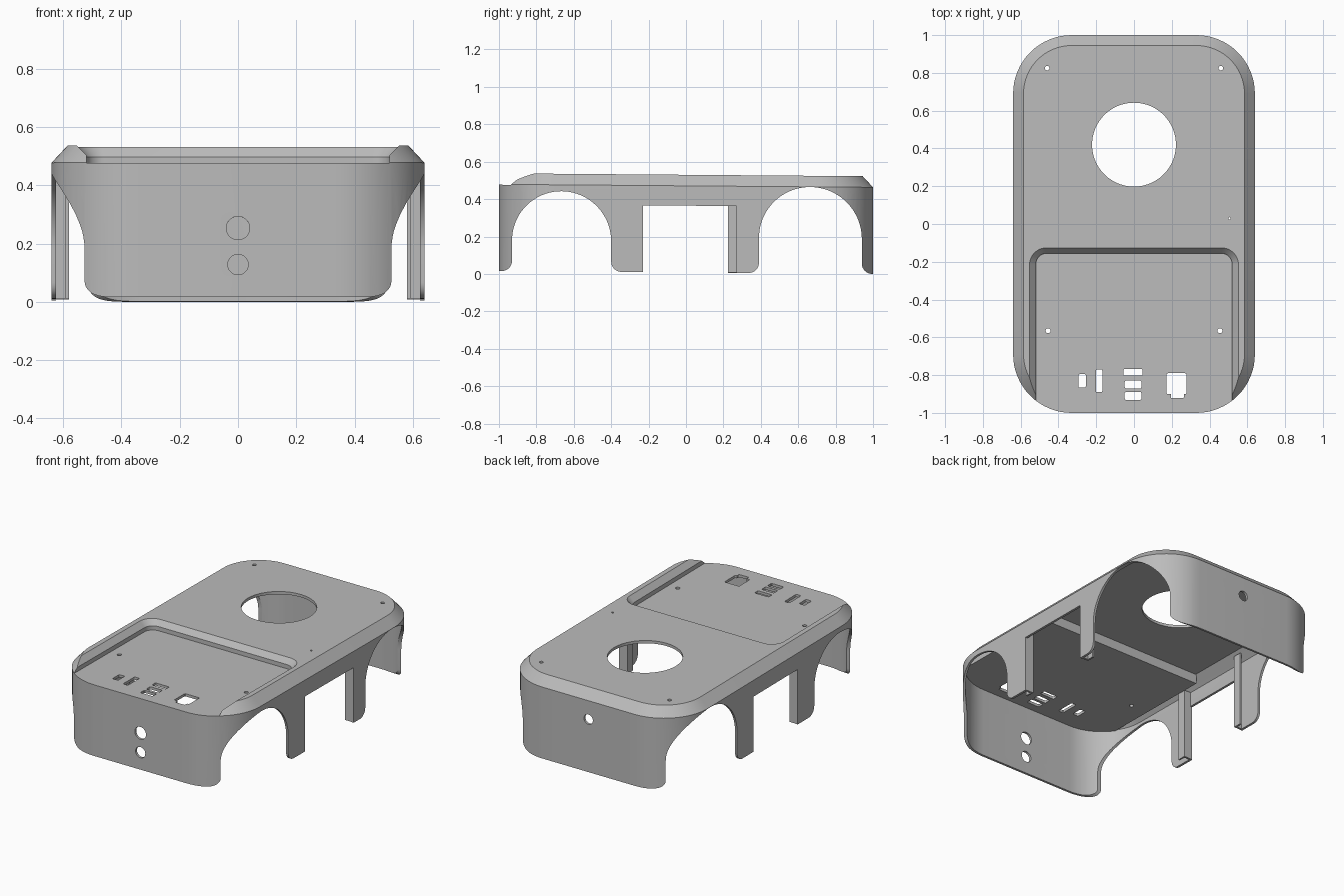
import bpy, bmesh, math
from mathutils import Vector

old = bpy.data.objects.get("Cube")
if old:
    bpy.data.objects.remove(old, do_unlink=True)

GREY = (0.5, 0.5, 0.5, 1)
mat = bpy.data.materials.new("plain grey")
mat.use_nodes = True
mat.diffuse_color = GREY
mat.node_tree.nodes["Principled BSDF"].inputs["Base Color"].default_value = GREY

FLOOR, EDGE, TOP, WALL = 0.008, 0.471, 0.53, 0.015
WIDE, LONG, CORNER, BEVEL = 0.64, 1.0, 0.31, 0.055


def finish(name, bm):
    bmesh.ops.recalc_face_normals(bm, faces=bm.faces)
    mesh = bpy.data.meshes.new(name)
    bm.to_mesh(mesh)
    bm.free()
    mesh.materials.append(mat)
    ob = bpy.data.objects.new(name, mesh)
    bpy.context.collection.objects.link(ob)
    return ob


def skin(name, rings):
    """Closed solid through a stack of matching rings."""
    bm = bmesh.new()
    loops = [[bm.verts.new(p) for p in ring] for ring in rings]
    n = len(loops[0])
    for a, b in zip(loops, loops[1:]):
        for i in range(n):
            j = (i + 1) % n
            bm.faces.new((a[i], a[j], b[j], b[i]))
    bm.faces.new(loops[0])
    bm.faces.new(loops[-1])
    return finish(name, bm)


def rounded(hx, y0, y1, r, z, steps=16):
    pts = []
    corners = ((1, y1 - r), (-1, y1 - r), (-1, y0 + r), (1, y0 + r))
    for k, (side, cy) in enumerate(corners):
        for s in range(steps + 1):
            a = math.pi / 2 * (k + s / steps)
            pts.append((side * (hx - r) + r * math.cos(a), cy + r * math.sin(a), z))
    return pts


def shell_ring(inset, z):
    return rounded(WIDE - inset, inset - LONG, LONG - inset, CORNER - inset, z)


def box(name, x0, x1, y0, y1, z0, z1):
    return skin(name, [[(x0, y0, z), (x1, y0, z), (x1, y1, z), (x0, y1, z)] for z in (z0, z1)])


def cylinder(x, y, z, r, axis, half, n=48):
    def ring(d):
        out = []
        for i in range(n):
            a = 2 * math.pi * i / n
            u, v = r * math.cos(a), r * math.sin(a)
            out.append((x + u, y + v, z + d) if axis == "z" else (x + u, y + d, z + v))
        return out
    return skin("cutter", [ring(-half), ring(half)])


def cut(target, cutter):
    mod = target.modifiers.new("cut", "BOOLEAN")
    mod.operation, mod.solver, mod.object = "DIFFERENCE", "EXACT", cutter
    bpy.context.view_layer.objects.active = target
    bpy.ops.object.modifier_apply(modifier=mod.name)
    bpy.data.objects.remove(cutter, do_unlink=True)


def arch(y0, y1, top, fillet=0.055, n=40):
    """Wheel arch through both sides, with rounded feet."""
    rad, mid = (y1 - y0) / 2, (y0 + y1) / 2
    quarter = [math.pi / 2 * i / 8 for i in range(9)]
    pts = [(y0 - fillet, -0.2)]
    pts += [(y0 - fillet + fillet * math.sin(a), FLOOR + fillet * (1 - math.cos(a))) for a in quarter]
    for i in range(n + 1):
        a = math.pi * (1 - i / n)
        pts.append((mid + rad * math.cos(a), top - rad + rad * math.sin(a)))
    pts += [(y1 + fillet - fillet * math.sin(a), FLOOR + fillet * (1 - math.cos(a))) for a in reversed(quarter)]
    pts.append((y1 + fillet, -0.2))
    return skin("cutter", [[(x, y, z) for y, z in pts] for x in (-1, 1)])


# Outer body with bevelled rim
body = skin("body_shell", [shell_ring(0, FLOOR), shell_ring(0, EDGE), shell_ring(BEVEL, TOP)])

# Hollow inside, leaving the lower front deck in place
cavity = skin("cavity", [shell_ring(WALL, -0.1), shell_ring(WALL, 0.457),
                         shell_ring(WALL + BEVEL, 0.512)])
cut(cavity, box("deck_block", -0.575, 0.575, -1.4, -0.115, 0.452, 1))
cut(body, cavity)

# Sunken front deck, open at the front
cut(body, skin("recess", [rounded(0.52, -1.4, -0.155, 0.06, 0.469),
                          rounded(0.52, -1.4, -0.155, 0.06, 0.496),
                          rounded(0.555, -1.4, -0.125, 0.09, 0.532),
                          rounded(0.555, -1.4, -0.125, 0.09, 0.7)]))

# Wheel arches and the side openings between the legs
cut(body, arch(-0.93, -0.40, 0.437))
cut(body, arch(0.39, 0.94, 0.47))
back_edge = {1: 0.27, -1: 0.225}
for side, edge in back_edge.items():
    x0, x1 = sorted((side * 0.5, side * 0.8))
    cut(body, box("opening", x0, x1, -0.23, edge, -0.2, 0.365))

# Large round hole, screw holes and a pin hole in the top
for x, y, r in ((0, 0.42, 0.222), (-0.46, 0.825, 0.012), (0.46, 0.825, 0.012),
                (-0.455, -0.565, 0.013), (0.455, -0.565, 0.013), (0.505, 0.03, 0.006)):
    cut(body, cylinder(x, y, 0.5, r, "z", 0.2, 96 if r > 0.1 else 24))

# Port slots in the deck
for x, y, w, h in ((-0.275, -0.83, 0.04, 0.07), (-0.185, -0.83, 0.035, 0.12),
                   (-0.005, -0.785, 0.1, 0.036), (-0.005, -0.85, 0.088, 0.042),
                   (-0.005, -0.91, 0.088, 0.042), (0.225, -0.845, 0.105, 0.11),
                   (0.23, -0.9, 0.07, 0.045)):
    cut(body, skin("port", [rounded(w / 2, y - h / 2, y + h / 2, 0.007, z, 3) for z in (0.4, 0.6)])
        if abs(x) < 0.001 else
        skin("port", [[(px + x, py, pz) for px, py, pz in
                       rounded(w / 2, y - h / 2, y + h / 2, 0.007, z, 3)] for z in (0.4, 0.6)]))

# Round holes in the end walls
for y, z, r in ((-1, 0.245, 0.04), (-1, 0.12, 0.035), (1, 0.35, 0.032)):
    cut(body, cylinder(0, y, z, r, "y", 0.08))

# Channel stiffeners inside the four legs
parts = [body]
for side, edge in back_edge.items():
    tag = "left" if side > 0 else "right"
    for end, y, out in (("front", -0.23, -1), ("back", edge, 1)):
        for kind, xa, xb, depth, top in (("flange", 0.58, 0.63, 0.013, 0.474),
                                         ("lip", 0.58, 0.591, 0.055, 0.49)):
            x0, x1 = sorted((side * xa, side * xb))
            y0, y1 = sorted((y, y + out * depth))
            parts.append(box(f"{end}_{tag}_leg_{kind}", x0, x1, y0, y1, FLOOR + 0.002, top if end == "back" else 0.46))

# Slight forward rise along the length, then shading
for ob in parts:
    for v in ob.data.vertices:
        v.co.z -= 0.008 * v.co.y
    bpy.ops.object.select_all(action="DESELECT")
    ob.select_set(True)
    bpy.context.view_layer.objects.active = ob
    bpy.ops.object.shade_smooth_by_angle(angle=math.radians(25))
